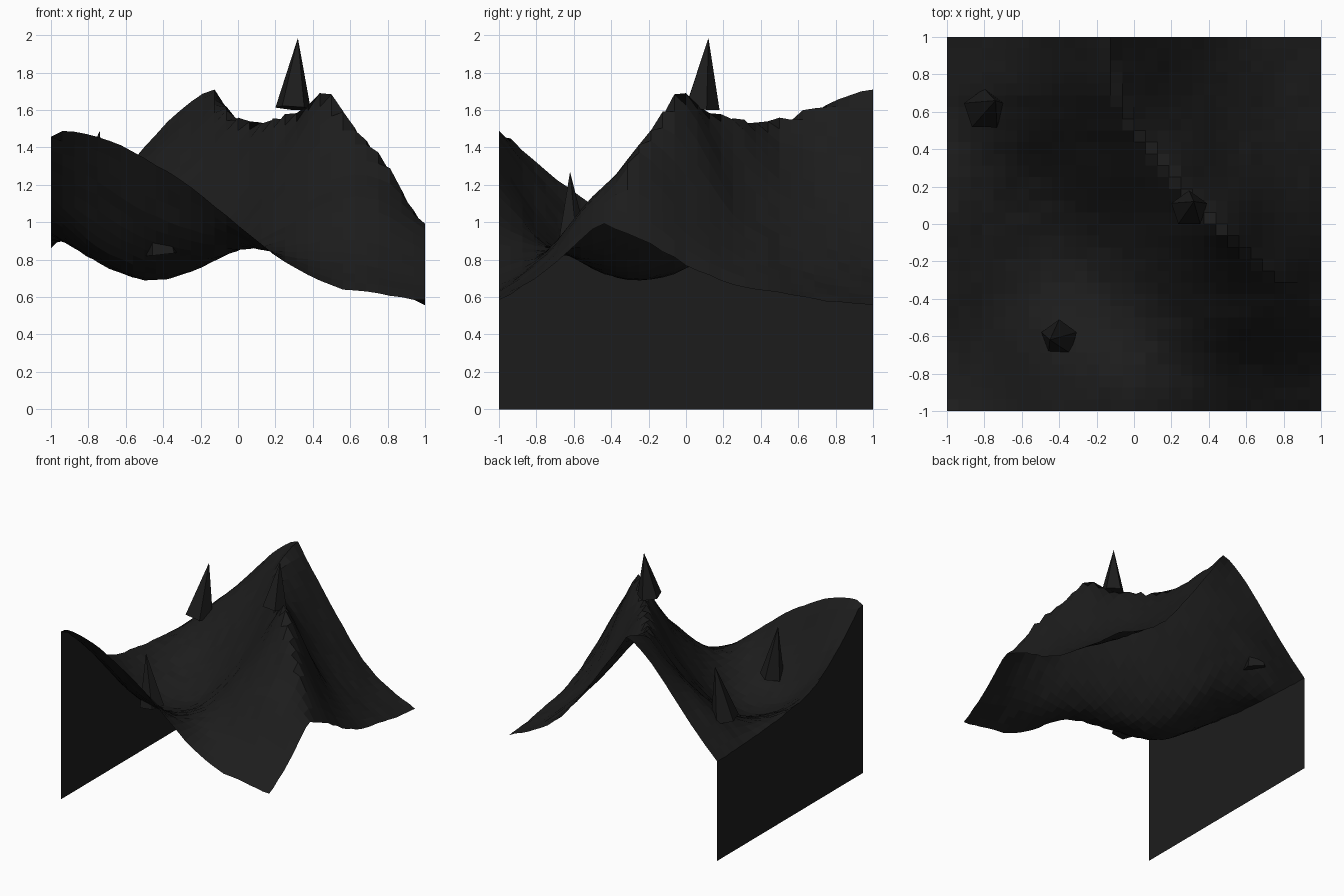
import bpy, bmesh, math, random
from mathutils import Vector

cube = bpy.data.objects.get("Cube")
if cube:
    bpy.data.objects.remove(cube)
random.seed(4)


def make_material(name, colour):
    mat = bpy.data.materials.new(name)
    mat.use_nodes = True
    mat.diffuse_color = colour
    mat.node_tree.nodes["Principled BSDF"].inputs["Base Color"].default_value = colour
    return mat


charcoal = make_material("charcoal", (0.012, 0.012, 0.012, 1))

# Heights in hundredths on a coarse square grid: rows run back to front, columns run along x
HEIGHTS = [
    [86, 111, 140, 165, 152, 117, 85, 67, 56],
    [87, 111, 131, 151, 154, 120, 92, 71, 58],
    [88, 100, 112, 129, 156, 130, 100, 78, 62],
    [90, 88, 89, 106, 131, 155, 120, 90, 67],
    [93, 81, 75, 84, 107, 140, 163, 113, 77],
    [97, 79, 69, 74, 92, 117, 138, 137, 91],
    [109, 87, 76, 77, 85, 98, 111, 112, 96],
    [128, 114, 98, 90, 87, 84, 84, 81, 74],
    [150, 146, 134, 119, 98, 79, 66, 62, 58],
]
# Plan of the sharp ridge line as (y, x)
RIDGE = [(1, -.13), (.7, -.09), (.5, 0), (.25, .21), (0, .44),
         (-.25, .72), (-.44, 1), (-1, 1.8)]
CELLS = 32


def ridge_x(y):
    for (ya, xa), (yb, xb) in zip(RIDGE, RIDGE[1:]):
        if y >= yb:
            return xa + (xb - xa) * (ya - y) / (ya - yb)
    return RIDGE[-1][1]


def crest(x, y):
    """Crest that fades away on both sides of the ridge and rounds off towards the front."""
    strength = 0.34 * min(1, max(0.4, 1.1 + 1.8 * y))
    return strength * math.exp(-abs(x - ridge_x(y)) / 0.32)


def spline(values, t):
    """Smooth curve through evenly spaced values."""
    i = min(int(t), len(values) - 2)
    f = t - i
    b, c = values[i], values[i + 1]
    a = values[i - 1] if i > 0 else 2 * b - c
    d = values[i + 2] if i + 2 < len(values) else 2 * c - b
    return b + f / 2 * (c - a + f * (2 * a - 5 * b + 4 * c - d + f * (3 * (b - c) + d - a)))


# Smooth part of the ground, with the crest taken out
SMOOTH = [[h / 100 - crest(-1 + c / 4, 1 - r / 4) for c, h in enumerate(row)]
          for r, row in enumerate(HEIGHTS)]


def ground(x, y):
    column = [spline(row, (x + 1) * 4) for row in SMOOTH]
    return spline(column, (1 - y) * 4) + crest(x, y)


def add_object(name, bm):
    mesh = bpy.data.meshes.new(name)
    bm.to_mesh(mesh)
    bm.free()
    mesh.materials.append(charcoal)
    obj = bpy.data.objects.new(name, mesh)
    bpy.context.collection.objects.link(obj)
    return obj


# Terrain sheet with slight roughness and one clipped corner
bm = bmesh.new()
bmesh.ops.create_grid(bm, x_segments=CELLS, y_segments=CELLS, size=1)
for v in bm.verts:
    v.co.z = ground(v.co.x, v.co.y) + random.uniform(-.005, .005)
    if v.co.x + v.co.y < -1.99:
        v.co.z -= .04
rim = sorted((v.co.copy() for v in bm.verts if v.co.x < -.999), key=lambda p: p.y)
add_object("terrain", bm)

# Wall below one side of the terrain
bm = bmesh.new()
top = [bm.verts.new(p) for p in rim]
foot = [bm.verts.new((p.x, p.y, 0)) for p in rim]
for i in range(len(rim) - 1):
    bm.faces.new((top[i], top[i + 1], foot[i + 1], foot[i]))
add_object("side_wall", bm)


# Leaning five-sided spikes
def spike(name, base, tip, radius):
    base, tip = Vector(base), Vector(tip)
    axis = tip - base
    bm = bmesh.new()
    bmesh.ops.create_cone(bm, cap_ends=True, segments=5, radius1=radius, radius2=0,
                          depth=axis.length)
    bmesh.ops.translate(bm, verts=bm.verts, vec=(0, 0, axis.length / 2))
    obj = add_object(name, bm)
    obj.location = base
    obj.rotation_mode = 'QUATERNION'
    obj.rotation_quaternion = Vector((0, 0, 1)).rotation_difference(axis)


spike("back_spike", (-.8, .61, 1.04), (-.74, .66, 1.49), .115)
spike("front_spike", (-.4, -.61, .83), (-.45, -.62, 1.27), .1)
spike("ridge_spike", (.295, .08, 1.61), (.32, .12, 1.985), .1)
